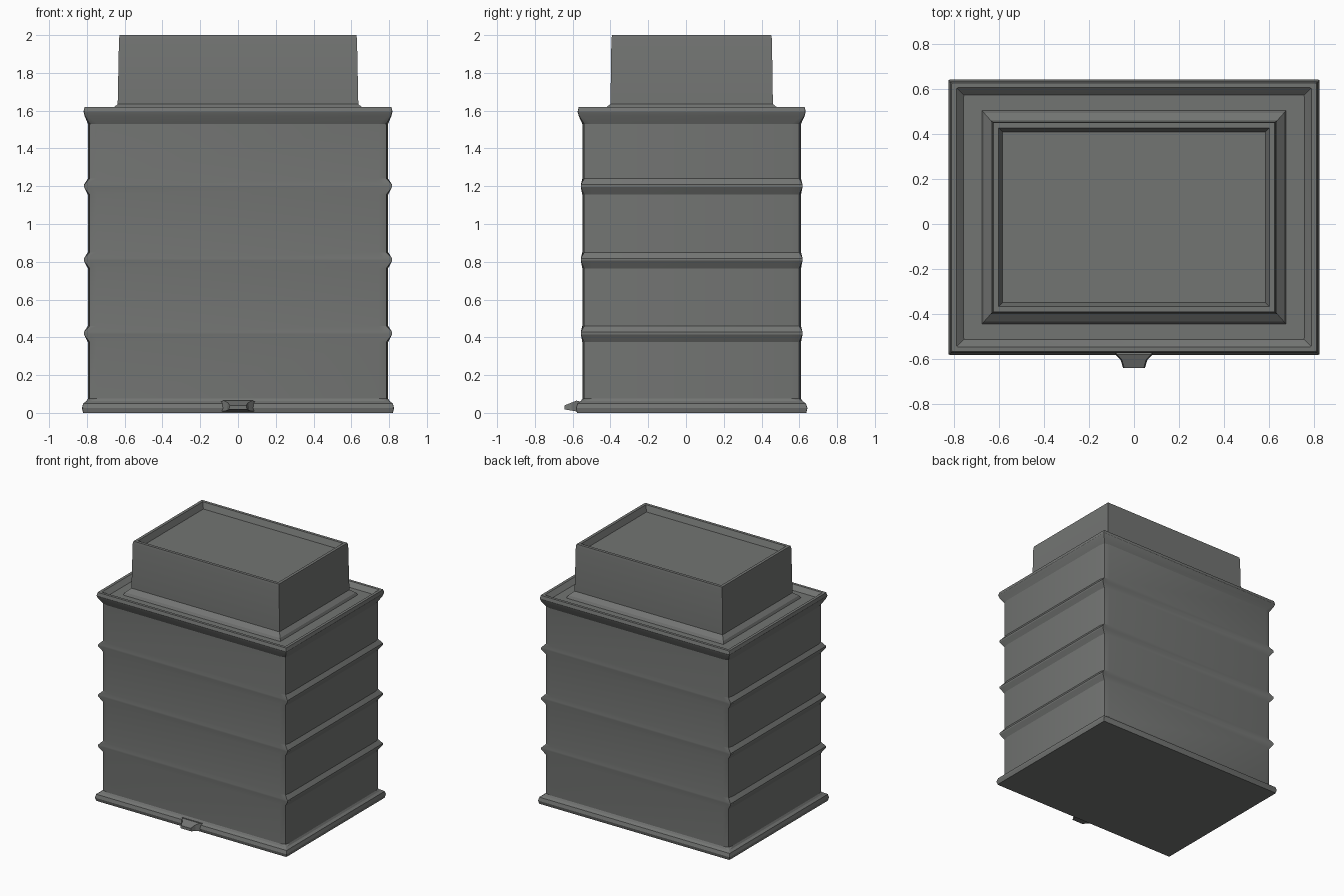
import bpy, bmesh, math

if "Cube" in bpy.data.objects:
    bpy.data.objects.remove(bpy.data.objects["Cube"])

CY = 0.03  # centre of the box in depth (the front lug offsets it)

# Dark grey finish
dark = bpy.data.materials.new("dark_grey")
dark.diffuse_color = (0.17, 0.176, 0.17, 1)
dark.use_nodes = True
dark.node_tree.nodes["Principled BSDF"].inputs["Base Color"].default_value = dark.diffuse_color


def ring(hx, hy, z, cut=0, nub=None):
    """Rectangle; cut softens the corners, nub pushes the corner point out."""
    pts = []
    for sx, sy in ((1, 1), (-1, 1), (-1, -1), (1, -1)):
        if nub is not None:
            c = [(hx, hy - cut), (hx, hy + nub), (hx - cut, hy)]
        elif cut:
            c = [(hx, hy - cut), (hx - cut * 0.2, hy - cut * 0.2), (hx - cut, hy)]
        else:
            c = [(hx, hy)]
        if sx * sy < 0:
            c.reverse()
        pts += [(sx * x, sy * y + CY, z) for x, y in c]
    return pts


def loft(name, rings):
    bm = bmesh.new()
    loops = [[bm.verts.new(p) for p in r] for r in rings]
    n = len(loops[0])
    for a, b in zip(loops, loops[1:]):
        for i in range(n):
            j = (i + 1) % n
            bm.faces.new((a[i], a[j], b[j], b[i]))
    bm.faces.new(loops[0][::-1])
    bm.faces.new(loops[-1])
    bmesh.ops.recalc_face_normals(bm, faces=bm.faces)
    mesh = bpy.data.meshes.new(name)
    bm.to_mesh(mesh)
    bm.free()
    mesh.materials.append(dark)
    ob = bpy.data.objects.new(name, mesh)
    bpy.context.collection.objects.link(ob)
    bpy.ops.object.select_all(action='DESELECT')
    ob.select_set(True)
    bpy.context.view_layer.objects.active = ob
    bpy.ops.object.shade_smooth_by_angle(angle=math.radians(20))
    return ob


# Box body: base lip, side ribs with corner nubs, top flange with a shallow gutter
HX, HY = 0.795, 0.579
profile = [(0.82, 0.607, 0.0, 0.008), (0.826, 0.613, 0.025, 0.008),
           (0.82, 0.605, 0.05, 0.008), (0.803, 0.587, 0.062, 0.015),
           (HX, HY, 0.075, 0.05)]
for z in (0.42, 0.81, 1.2):
    profile += [(HX, HY, z - 0.045, 0.05), (0.816, HY, z - 0.004, 0.05, 0.008),
                (0.816, HY, z + 0.008, 0.05, 0.008), (HX, HY, z + 0.04, 0.05)]
profile += [(HX, HY, 1.53, 0.05), (0.812, 0.598, 1.572, 0.015),
            (0.818, 0.604, 1.595, 0.008), (0.812, 0.598, 1.62, 0.008),
            (0.79, 0.577, 1.62, 0.008), (0.758, 0.545, 1.588, 0.008),
            (0.68, 0.478, 1.588, 0.008)]
loft("box_body", [ring(x, y, z, *rest) for x, y, z, *rest in profile])

# Neck: flared foot, straight walls and recessed top panel
neck = [(0.68, 0.48, 1.58), (0.668, 0.465, 1.608), (0.637, 0.43, 1.635),
        (0.63, 0.425, 1.98), (0.626, 0.421, 2.0), (0.603, 0.398, 2.0),
        (0.585, 0.38, 1.955)]
loft("neck", [ring(*p) for p in neck])

# Small tapered lug at the bottom of the front
lug = [(0.1, -0.56, 0.005, 0.06), (0.085, -0.58, 0.008, 0.065),
       (0.06, -0.605, 0.012, 0.055), (0.048, -0.642, 0.018, 0.04)]
loft("front_lug", [[(-w, y, a), (w, y, a), (w * 0.9, y, b), (-w * 0.9, y, b)]
                   for w, y, a, b in lug])
